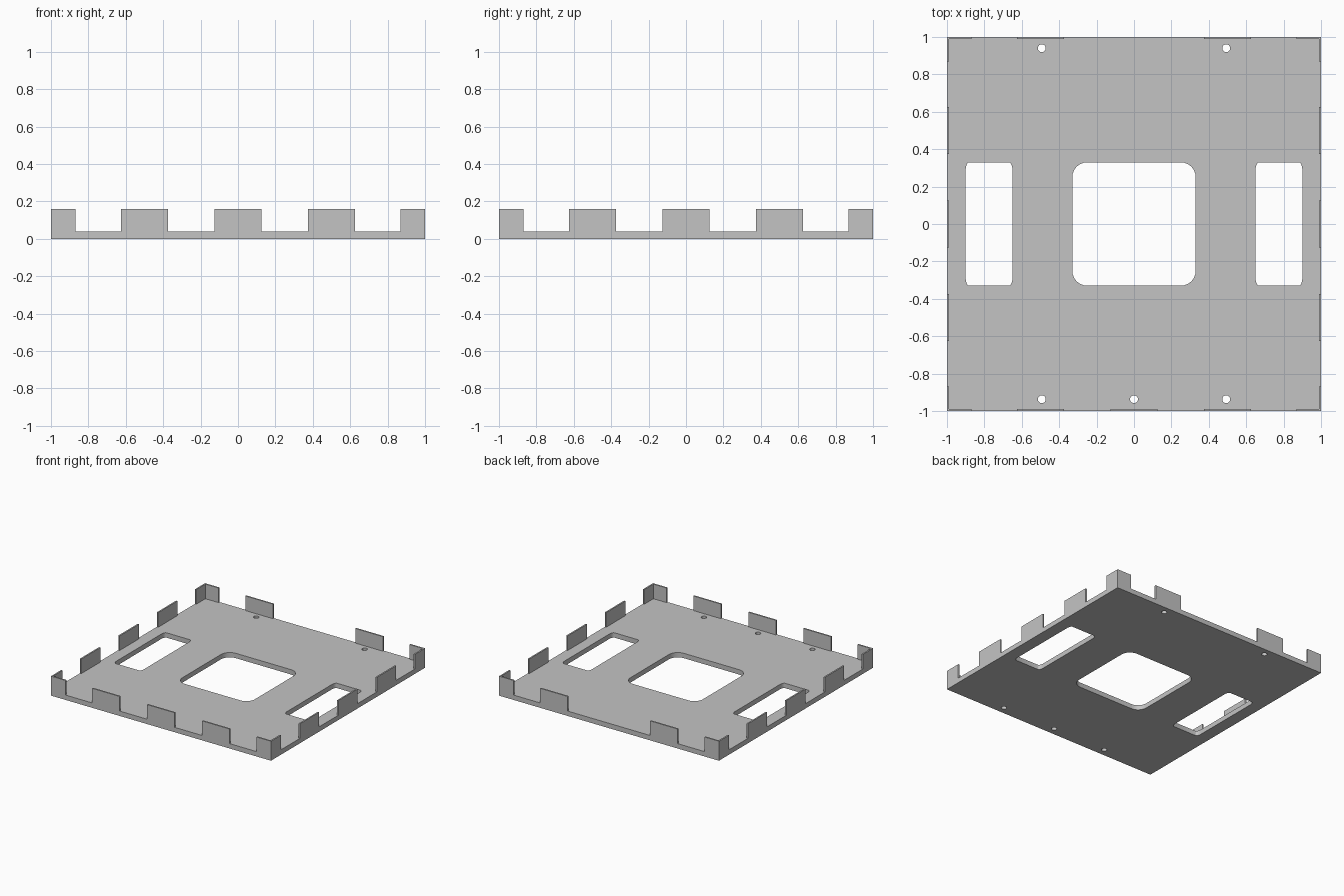
import bpy
from math import cos, sin, pi

old = bpy.data.objects.get("Cube")
if old:
    bpy.data.objects.remove(old, do_unlink=True)

FLOOR = 0.04     # base thickness
TOP = 0.16       # tab top height
WALL = 0.012     # tab thickness
CORNER = 0.132   # corner tab leg length
TAB = 0.125      # half width of a tab

grey = bpy.data.materials.new("light grey")
grey.use_nodes = True
colour = (0.55, 0.55, 0.55, 1)
grey.diffuse_color = colour
grey.node_tree.nodes["Principled BSDF"].inputs["Base Color"].default_value = colour


def rect(cx, cy, hx, hy, rx=0, ry=0, steps=6):
    """Outline of a rectangle, with elliptical corners if radii are given."""
    if not rx:
        return [(cx + sx * hx, cy + sy * hy)
                for sx, sy in ((1, 1), (-1, 1), (-1, -1), (1, -1))]
    points = []
    for q, (sx, sy) in enumerate(((1, 1), (-1, 1), (-1, -1), (1, -1))):
        for i in range(steps + 1):
            a = (q + i / steps) * pi / 2
            points.append((cx + sx * (hx - rx) + rx * cos(a),
                           cy + sy * (hy - ry) + ry * sin(a)))
    return points


def circle(cx, cy, r, n=24):
    return [(cx + r * cos(2 * pi * i / n), cy + r * sin(2 * pi * i / n))
            for i in range(n)]


def slab(name, outlines, z0, z1):
    """Extrude filled outlines; inner outlines become holes."""
    curve = bpy.data.curves.new(name, 'CURVE')
    curve.dimensions = '2D'
    curve.fill_mode = 'BOTH'
    curve.extrude = (z1 - z0) / 2
    for outline in outlines:
        spline = curve.splines.new('POLY')
        spline.points.add(len(outline) - 1)
        for p, (x, y) in zip(spline.points, outline):
            p.co = (x, y, 0, 1)
        spline.use_cyclic_u = True
    obj = bpy.data.objects.new(name, curve)
    bpy.context.collection.objects.link(obj)
    obj.location.z = (z0 + z1) / 2
    bpy.ops.object.select_all(action='DESELECT')
    obj.select_set(True)
    bpy.context.view_layer.objects.active = obj
    bpy.ops.object.convert(target='MESH')
    obj = bpy.context.object
    obj.data.materials.clear()
    obj.data.materials.append(grey)
    bpy.ops.object.shade_smooth_by_angle(angle=pi / 6)
    return obj


# Base plate with centre opening, side windows and screw holes
holes = [rect(0, 0, 0.33, 0.33, 0.08, 0.08)]
holes += [rect(s * 0.775, 0, 0.125, 0.33, 0.02, 0.04) for s in (-1, 1)]
holes += [circle(x, -0.937, 0.021) for x in (-0.493, 0, 0.493)]
holes += [circle(x, 0.94, 0.021) for x in (-0.493, 0.493)]
slab("base_plate", [rect(0, 0, 1, 1)] + holes, 0, FLOOR)

# Upright tabs along each edge; the back has no middle tab
mid = 1 - WALL / 2
for t in (-0.5, 0, 0.5):
    slab("front_tab", [rect(t, -mid, TAB, WALL / 2)], FLOOR, TOP)
    slab("left_tab", [rect(mid, t, WALL / 2, TAB)], FLOOR, TOP)
    slab("right_tab", [rect(-mid, t, WALL / 2, TAB)], FLOOR, TOP)
    if t:
        slab("back_tab", [rect(t, mid, TAB, WALL / 2)], FLOOR, TOP)

# L-shaped corner tabs
inner, leg = 1 - WALL, 1 - CORNER
profile = [(1, 1), (leg, 1), (leg, inner), (inner, inner), (inner, leg), (1, leg)]
for sx in (-1, 1):
    for sy in (-1, 1):
        slab("corner_tab", [[(sx * x, sy * y) for x, y in profile]], FLOOR, TOP)
